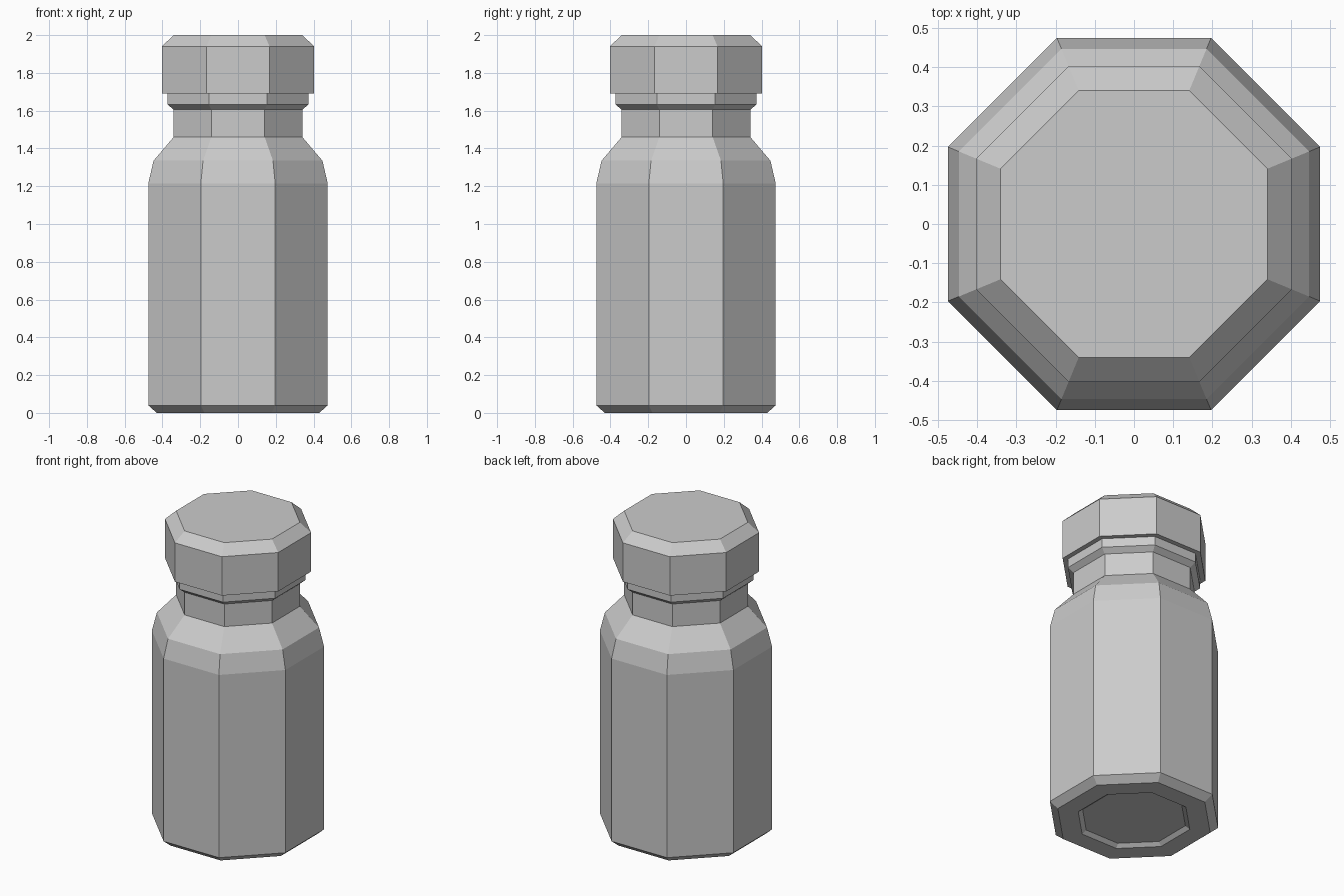
import bpy, bmesh
from math import cos, sin, pi

if "Cube" in bpy.data.objects:
    bpy.data.objects.remove(bpy.data.objects["Cube"])

SIDES = 8


def lathe(name, profile, cap_start=False, cap_end=False):
    """Octagonal shell from (flat-to-centre distance, height) pairs, bottom to top."""
    bm = bmesh.new()
    rings = []
    for apothem, z in profile:
        r = apothem / cos(pi / SIDES)
        rings.append([bm.verts.new((r * cos(a), r * sin(a), z))
                      for a in ((i + 0.5) * 2 * pi / SIDES for i in range(SIDES))])
    for low, high in zip(rings, rings[1:]):
        for i in range(SIDES):
            j = (i + 1) % SIDES
            bm.faces.new((low[i], low[j], high[j], high[i]))
    if cap_start:
        bm.faces.new(rings[0][::-1])
    if cap_end:
        bm.faces.new(rings[-1])
    mesh = bpy.data.meshes.new(name)
    bm.to_mesh(mesh)
    bm.free()
    obj = bpy.data.objects.new(name, mesh)
    bpy.context.collection.objects.link(obj)
    return obj


# Bottle: recessed base, body, shoulder, neck and flared collar
lathe("bottle", [(0.29, 0.02), (0.315, 0.0), (0.43, 0.0), (0.475, 0.04),
                 (0.475, 1.215), (0.447, 1.335), (0.341, 1.46), (0.341, 1.605),
                 (0.373, 1.633), (0.373, 1.69)], cap_start=True)

# Cap: underside lip, wall, bevelled top
lathe("cap", [(0.373, 1.69), (0.403, 1.69), (0.403, 1.94), (0.341, 2.0)],
      cap_end=True)
